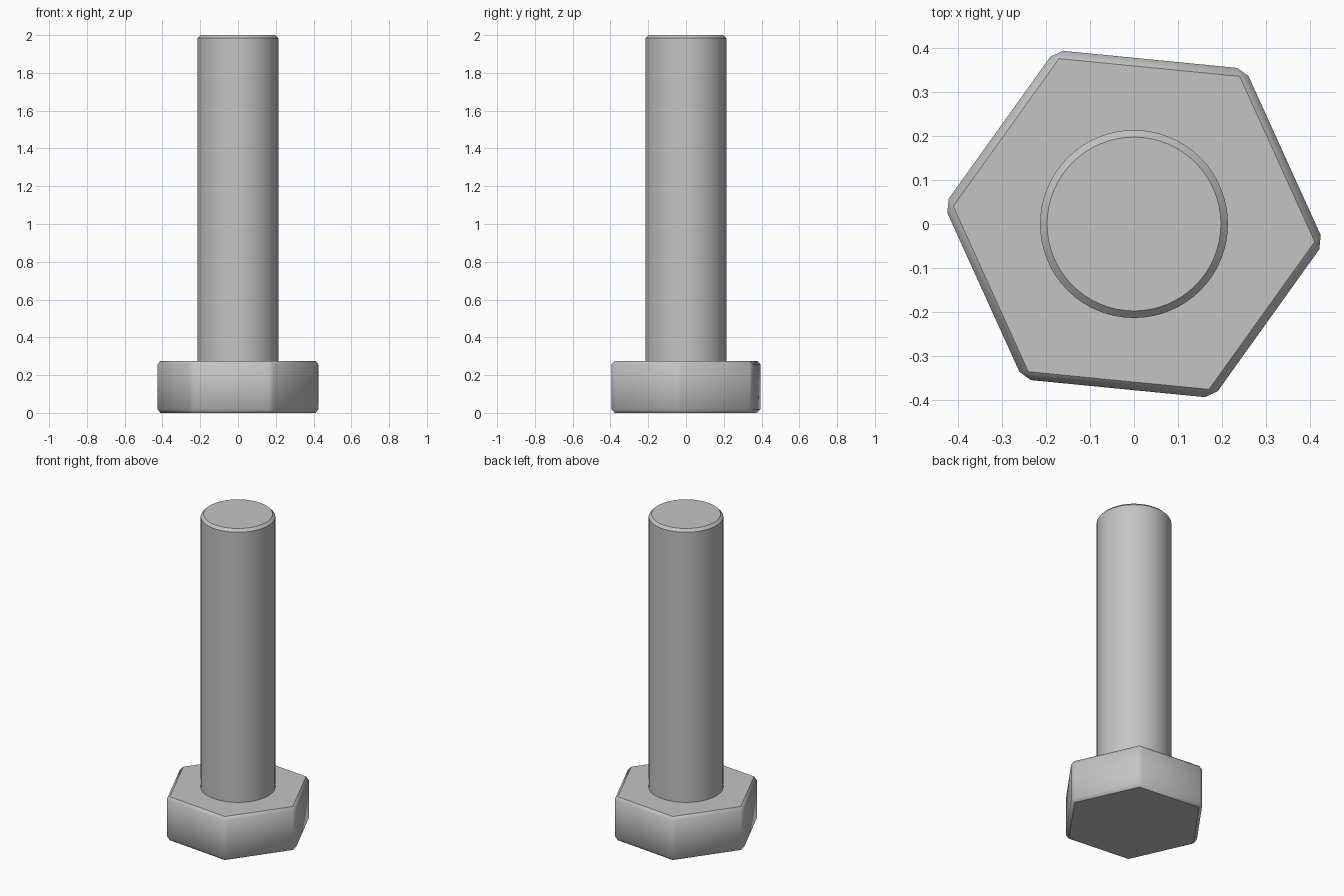
import bpy
import math

cube = bpy.data.objects.get("Cube")
if cube:
    bpy.data.objects.remove(cube, do_unlink=True)

HEAD_HEIGHT = 0.275
TOTAL_HEIGHT = 2.0

steel = bpy.data.materials.new("steel grey")
steel.use_nodes = True
colour = (0.55, 0.55, 0.55, 1)
steel.diffuse_color = colour
steel.node_tree.nodes["Principled BSDF"].inputs["Base Color"].default_value = colour


def prism(name, sides, radius, bottom, top, turn=0.0):
    """Upright prism whose first corner points along +x, turned about z."""
    bpy.ops.mesh.primitive_cylinder_add(
        vertices=sides, radius=radius, depth=top - bottom,
        location=(0, 0, (bottom + top) / 2))
    obj = bpy.context.object
    obj.name = name
    # The primitive's first corner points along +y
    obj.rotation_euler.z = math.radians(turn - 90)
    obj.data.materials.append(steel)
    return obj


def chamfer(obj, width, group=""):
    """Single-segment bevel, on all sharp edges or on one vertex group."""
    mod = obj.modifiers.new("chamfer", "BEVEL")
    mod.width = width
    mod.segments = 1
    mod.limit_method = "VGROUP" if group else "ANGLE"
    if group:
        mod.vertex_group = group
    bpy.ops.object.modifier_apply(modifier=mod.name)
    bpy.ops.object.shade_smooth_by_angle(angle=math.radians(35))


# Hexagonal head, every edge chamfered
head = prism("head", 6, 0.435, 0, HEAD_HEIGHT, turn=-5.6)
chamfer(head, 0.0185)

# Round shank rising from the head, chamfered at its tip only
shank = prism("shank", 64, 0.214, HEAD_HEIGHT - 0.01, TOTAL_HEIGHT)
tip = shank.vertex_groups.new(name="tip")
tip.add([v.index for v in shank.data.vertices if v.co.z > 0], 1.0, "REPLACE")
chamfer(shank, 0.016, "tip")
